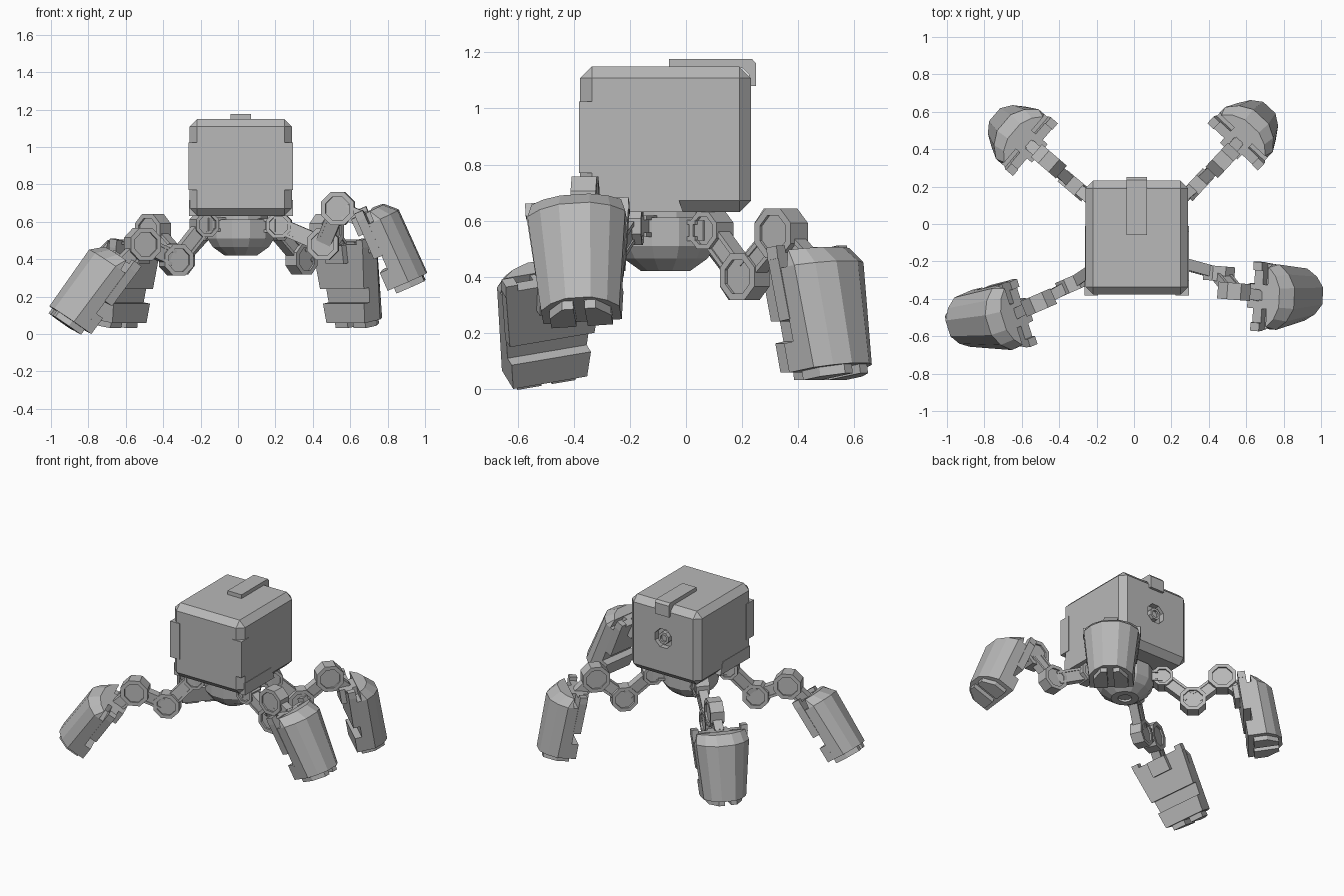
import bpy, bmesh, math
from mathutils import Matrix, Vector

if "Cube" in bpy.data.objects:
    bpy.data.objects.remove(bpy.data.objects["Cube"])

grey = bpy.data.materials.new("plain_grey")
grey.use_nodes = True
GREY = (0.48, 0.48, 0.48, 1)
grey.diffuse_color = GREY
grey.node_tree.nodes["Principled BSDF"].inputs["Base Color"].default_value = GREY
UP = Vector((0, 0, 1))


def finish(name, bm):
    bmesh.ops.recalc_face_normals(bm, faces=bm.faces)
    mesh = bpy.data.meshes.new(name)
    bm.to_mesh(mesh)
    bm.free()
    mesh.materials.append(grey)
    ob = bpy.data.objects.new(name, mesh)
    bpy.context.collection.objects.link(ob)
    return ob


def frame(origin, x, y, z):
    m = Matrix((x, y, z)).transposed().to_4x4()
    m.translation = origin
    return m


def add_box(bm, lo, hi, matrix=Matrix()):
    lo, hi = Vector(lo), Vector(hi)
    size = Matrix.Diagonal((*(hi - lo), 1))
    bmesh.ops.create_cube(bm, size=1, matrix=matrix @ Matrix.Translation((lo + hi) / 2) @ size)


def add_loft(bm, rings, matrix=Matrix()):
    loops = [[bm.verts.new(matrix @ Vector(p)) for p in ring] for ring in rings]
    n = len(loops[0])
    for a, b in zip(loops, loops[1:]):
        for i in range(n):
            bm.faces.new((a[i], a[(i + 1) % n], b[(i + 1) % n], b[i]))
    bm.faces.new(loops[0])
    bm.faces.new(loops[-1])


def circle(r, z, n):
    return [(r * math.cos((i + 0.5) * math.tau / n), r * math.sin((i + 0.5) * math.tau / n), z)
            for i in range(n)]


def dished_disc(bm, matrix, r, half, rim=0.72, dish=0.012, n=8):
    # Faceted disc with a sunken centre on both faces
    rings = [(r * rim, -half + dish), (r * rim, -half), (r, -half),
             (r, half), (r * rim, half), (r * rim, half - dish)]
    add_loft(bm, [circle(rad, z, n) for rad, z in rings], matrix)


# ---- Body: chamfered box ----
CX, CY = 0.015, -0.073
bm = bmesh.new()
add_box(bm, (-0.26, -0.378, 0.63), (0.29, 0.232, 1.15))
bmesh.ops.bevel(bm, geom=bm.edges[:], offset=0.042, segments=1, affect='EDGES')
body = finish("body", bm)

# Octagonal port sunk into the back
port = frame(Vector((CX, 0.213, 0.91)), Vector((1, 0, 0)), Vector((0, 0, -1)), Vector((0, 1, 0)))
bm = bmesh.new()
add_loft(bm, [circle(0.07, z, 8) for z in (-0.02, 0.05)], port)
cutter = finish("port_cutter", bm)
cutter.hide_render = True
cutter.hide_set(True)
cut = body.modifiers.new("port_recess", 'BOOLEAN')
cut.operation = 'DIFFERENCE'
cut.object = cutter
bm = bmesh.new()
dished_disc(bm, port, 0.042, 0.018, rim=0.6, dish=0.015)
finish("port_hub", bm)

# Strip over the top and down the back
bm = bmesh.new()
side = [(-0.06, 1.145), (-0.06, 1.177), (0.235, 1.177), (0.25, 1.16),
        (0.25, 1.08), (0.225, 1.08), (0.225, 1.12), (0.2, 1.145)]
add_loft(bm, [[(x, y, z) for y, z in side] for x in (-0.04, 0.07)])
finish("top_strip", bm)

# Guards on the front corners, and skirts on the lower sides
for tag, s, edge in (("left", 1, 0.29), ("right", -1, -0.26)):
    bm = bmesh.new()
    corner = [(0.004, -0.30), (0.004, -0.382), (-0.068, -0.382), (-0.068, -0.30)]
    add_loft(bm, [[(edge + s * x, y, z) for x, y in corner] for z in (0.77, 1.025)])
    finish(tag + "_corner_guard", bm)
    bm = bmesh.new()
    skirt = [(-0.34, 0.63), (-0.01, 0.63), (-0.04, 0.715), (-0.34, 0.715)]
    add_loft(bm, [[(edge + s * x, y, z) for y, z in skirt] for x in (-0.06, 0.003)])
    finish(tag + "_skirt", bm)

# Turret ring and underside dome
bm = bmesh.new()
turret = [(0.15, 0.65), (0.15, 0.612), (0.185, 0.612), (0.185, 0.51),
          (0.155, 0.465), (0.09, 0.42), (0.045, 0.42), (0.045, 0.435)]
add_loft(bm, [circle(r, z, 12) for r, z in turret], Matrix.Translation((CX, CY, 0)))
finish("turret", bm)


# ---- Legs ----
def link(bm, a, b, across, width, height):
    a, b = Vector(a), Vector(b)
    along = (b - a).normalized()
    up = along.cross(across).normalized()
    m = frame(a, along, up.cross(along), up)
    length = (b - a).length
    add_box(bm, (0, -width, -height), (length, width, height), m)
    for s in (-1, 1):
        z = s * height * 0.85
        add_box(bm, (0.03, -width * 1.25, z - 0.008), (length - 0.03, width * 1.25, z + 0.008), m)


def foot_ring(d, half, depth):
    right = [(0.08, half), (depth * 0.55, half), (depth * 0.82, half * 0.72), (depth, half * 0.32)]
    return [(r, w, d) for r, w in right] + [(r, -w, d) for r, w in reversed(right)]


def build_foot(name, origin, out, tilt, roll):
    t = math.radians(tilt)
    r = out * math.cos(t) + UP * math.sin(t)
    d = out * math.sin(t) - UP * math.cos(t)
    m = frame(Vector(origin), r, d.cross(r), d) @ Matrix.Rotation(math.radians(-roll), 4, 'X')
    bm = bmesh.new()
    # Curved outer shell
    add_loft(bm, [foot_ring(-0.005, 0.16, 0.15), foot_ring(0.055, 0.175, 0.212),
                  foot_ring(0.425, 0.14, 0.22)], m)
    # Core behind the top slot, then inner panels with a recess between them
    for r0, r1, d0, d1, w0, w1 in ((0.045, 0.08, 0.055, 0.425, 0.175, 0.14),
                                   (0.0, 0.05, 0.0, 0.24, 0.185, 0.16),
                                   (0.0, 0.05, 0.32, 0.425, 0.15, 0.14)):
        add_loft(bm, [[(r0, -w, z), (r0, w, z), (r1, w, z), (r1, -w, z)]
                      for z, w in ((d0, w0), (d1, w1))], m)
    toe = [(0.035, 0.02), (0.035, 0.11), (0.12, 0.11), (0.195, 0.06), (0.195, 0.02)]
    for s in (-1, 1):
        # Prongs on the top corners, and split toes
        a, b = sorted((s * 0.14, s * 0.185))
        add_box(bm, (0.0, a, -0.025), (0.05, b, 0.02), m)
        add_loft(bm, [[(x, s * w, z) for x, w in toe] for z in (0.41, 0.458)], m)
    # Ankle socket
    add_box(bm, (-0.035, -0.065, 0.0), (0.085, 0.065, 0.1), m)
    finish(name, bm)
    return m @ Vector((0.03, 0, 0.04))


# name: hip, knee, ankle, foot origin, outward heading, foot tilt and roll
legs = {
    "front_left": ((0.22, -0.20, 0.58), (0.455, -0.265, 0.48), (0.535, -0.36, 0.67),
                   (0.64, -0.385, 0.63), (1, -0.08), 23, -4),
    "front_right": ((-0.18, -0.22, 0.585), (-0.33, -0.32, 0.395), (-0.51, -0.42, 0.48),
                    (-0.585, -0.468, 0.372), (-0.92, -0.4), 33, 11),
    "back_left": ((0.2, 0.09, 0.565), (0.34, 0.21, 0.4), (0.475, 0.34, 0.555),
                  (0.53, 0.415, 0.478), (0.68, 0.73), 9, 0),
    "back_right": ((-0.17, 0.08, 0.565), (-0.32, 0.205, 0.4), (-0.455, 0.335, 0.555),
                   (-0.53, 0.4, 0.478), (-0.76, 0.65), 9, 0),
}
for name, (hip, knee, ankle, foot, heading, tilt, roll) in legs.items():
    out = Vector((*heading, 0)).normalized()
    across = out.cross(UP)
    socket = build_foot(name + "_foot", foot, out, tilt, roll)
    for part, point, radius, half in (("hip", hip, 0.072, 0.045), ("knee", knee, 0.09, 0.04),
                                      ("ankle", ankle, 0.095, 0.045)):
        bm = bmesh.new()
        dished_disc(bm, frame(Vector(point), out, UP, across), radius, half)
        finish(name + "_" + part, bm)
    for part, a, b in (("upper_link", hip, knee), ("lower_link", knee, ankle),
                       ("foot_link", ankle, socket)):
        bm = bmesh.new()
        link(bm, a, b, across, 0.024, 0.04)
        finish(name + "_" + part, bm)
    # Bracket joining the hip to the turret
    bm = bmesh.new()
    link(bm, Vector((CX, CY, hip[2])), hip, across, 0.04, 0.035)
    finish(name + "_hip_bracket", bm)
